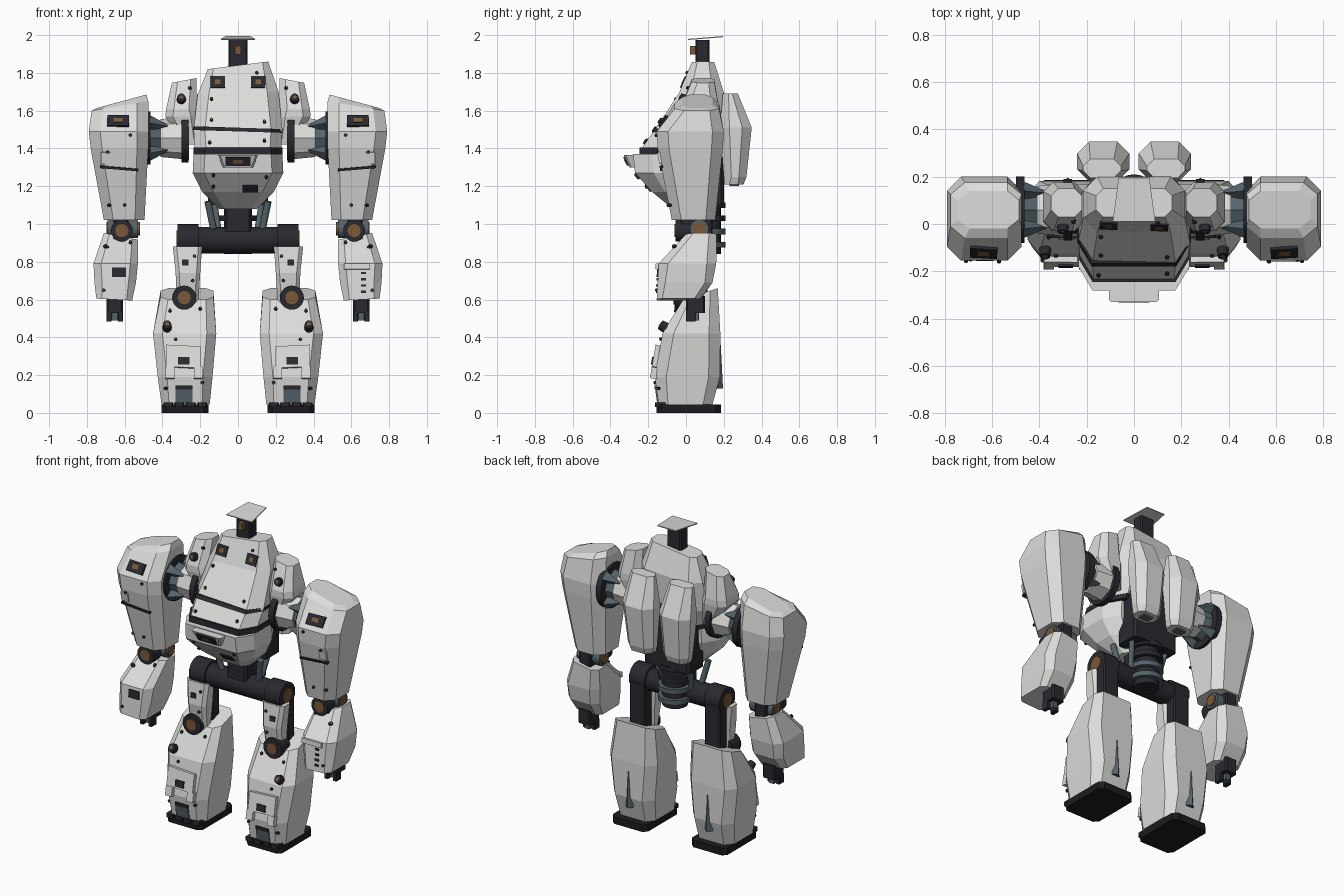
import bpy, bmesh
from mathutils import Vector, Matrix
from mathutils.bvhtree import BVHTree

cube = bpy.data.objects.get("Cube")
if cube:
    bpy.data.objects.remove(cube, do_unlink=True)


def material(name, r, g, b):
    m = bpy.data.materials.new(name)
    m.use_nodes = True
    m.diffuse_color = (r, g, b, 1)
    shader = next(n for n in m.node_tree.nodes if n.type == 'BSDF_PRINCIPLED')
    shader.inputs["Base Color"].default_value = (r, g, b, 1)
    shader.inputs["Roughness"].default_value = 0.6
    return m


WHITE = material("armour_white", .72, .72, .71)
DARK = material("frame_charcoal", .022, .022, .03)
BLACK = material("sole_black", .012, .012, .014)
STEEL = material("blue_grey_steel", .09, .125, .145)
BROWN = material("copper_brown", .2, .1, .04)


def finish(name, bm, mat, smooth=False):
    bmesh.ops.recalc_face_normals(bm, faces=bm.faces[:])
    mesh = bpy.data.meshes.new(name)
    bm.to_mesh(mesh)
    bm.free()
    mesh.materials.append(mat)
    ob = bpy.data.objects.new(name, mesh)
    bpy.context.collection.objects.link(ob)
    if smooth:
        bpy.ops.object.select_all(action='DESELECT')
        ob.select_set(True)
        bpy.context.view_layer.objects.active = ob
        bpy.ops.object.shade_smooth_by_angle(angle=.6)
    return ob


def loft(name, mat, sections, s=1):
    """Chamfered box rings: z, x0, x1, y0, y1, chamfer x, chamfer y, slant x, slant y."""
    bm = bmesh.new()
    rings = []
    for sec in sections:
        z, a, b, f, k, c, d, sx, sy = (tuple(sec) + (0, 0))[:9]
        pts = [(a+c, f), (b-c, f), (b, f+d), (b, k-d), (b-c, k), (a+c, k), (a, k-d), (a, f+d)]
        rings.append([bm.verts.new((s*x, y, z + sx*((x-a)/(b-a)-.5) + sy*((y-f)/(k-f)-.5)))
                      for x, y in pts])
    for lo, hi in zip(rings, rings[1:]):
        for i in range(8):
            j = (i+1) % 8
            bm.faces.new((lo[i], lo[j], hi[j], hi[i]))
    bm.faces.new(rings[0])
    bm.faces.new(rings[-1])
    return finish(name, bm, mat)


def box(name, mat, x0, x1, y0, y1, z0, z1, s=1):
    c = .1*min(x1-x0, y1-y0)
    return loft(name, mat, [(z, x0, x1, y0, y1, c, c) for z in (z0, z1)], s)


def rod(name, mat, p, q, r, r2=None, sides=20, s=1):
    p, q = (Vector((s*v[0], v[1], v[2])) for v in (p, q))
    bm = bmesh.new()
    m = (q-p).to_track_quat('Z', 'Y').to_matrix().to_4x4()
    m.translation = (p+q)/2
    bmesh.ops.create_cone(bm, cap_ends=True, segments=sides, radius1=r,
                          radius2=r if r2 is None else r2, depth=(q-p).length, matrix=m)
    return finish(name, bm, mat, sides > 8)


def decal(name, mat, target, x, z, w, h, depth=.014, sides=4, tilt=0, s=1):
    """Thin plate or disc seated on the front surface of a part."""
    tree = BVHTree.FromPolygons([v.co for v in target.data.vertices],
                                [p.vertices[:] for p in target.data.polygons])
    hit, n, _, _ = tree.ray_cast(Vector((s*x, -3, z)), Vector((0, 1, 0)))
    if hit is None:
        return target
    u = Vector((-n.y, n.x, 0)).normalized()
    v = n.cross(u).normalized()
    m = Matrix((u*w/abs(u.x), v*h/abs(v.z), n*depth)).transposed().to_4x4()
    m = m @ Matrix.Rotation(s*tilt, 4, 'Z') if sides > 4 else m
    m.translation = hit
    bm = bmesh.new()
    if sides == 4:
        bmesh.ops.create_cube(bm, size=1)
        for vert in bm.verts:
            vert.co.y += s*tilt*vert.co.x
    else:
        bmesh.ops.create_cone(bm, cap_ends=True, segments=sides, radius1=.5, radius2=.4, depth=1)
    bm.transform(m)
    return finish(name, bm, mat)


def bolts(target, spots, s=1):
    for x, z in spots:
        decal("bolt", DARK, target, x, z, .02, .02, .02, 8, s=s)
        decal("bolt_core", BROWN, target, x, z, .01, .01, .024, 8, s=s)


def vent(target, x, z, w, h, s=1):
    decal("vent", DARK, target, x, z, w, h, s=s)
    decal("vent_core", BROWN, target, x, z, w*.4, h*.4, .018, s=s)


# Torso: chest, seams, lower bowl and inner frame
chest = loft("chest", WHITE, [(1.40, -.23, .23, -.235, .15, .06, .1),
                              (1.50, -.235, .235, -.165, .19, .06, .09),
                              (1.69, -.215, .215, -.035, .2, .06, .06, .02),
                              (1.84, -.16, .16, .03, .15, .03, .03, .04)])
loft("chest_stripe", DARK, [(1.49, -.238, .238, -.18, .1, .06, .1, -.015),
                            (1.51, -.238, .238, -.166, .1, .06, .1, -.015)])
loft("waist_seam", DARK, [(z, -.235, .235, -.245, .14, .06, .1) for z in (1.37, 1.405)])
bowl = loft("lower_torso", WHITE, [(1.08, -.1, .1, -.07, .06, .03, .04),
                                   (1.17, -.19, .19, -.18, .08, .06, .07),
                                   (1.27, -.24, .24, -.27, .1, .06, .1),
                                   (1.37, -.235, .235, -.28, .1, .06, .1)])
box("back_frame", DARK, -.16, .16, .04, .2, 1.1, 1.5)
for s in (1, -1):
    vent(chest, .107, 1.75, .075, .06, s)
bolts(chest, [(-.14, 1.66), (.14, 1.54), (-.14, 1.55), (.14, 1.44), (-.15, 1.43), (.1, 1.8)])
bolts(bowl, [(-.13, 1.26), (-.13, 1.2), (.15, 1.25)])
decal("belly_slot", DARK, bowl, .065, 1.19, .08, .035)
chin = loft("chin_plate", WHITE, [(1.30, -.08, .08, -.3, -.24, .01, .01),
                                  (1.365, -.105, .105, -.33, -.24, .01, .01)])
vent(chin, 0, 1.333, .13, .045)

# Head: sensor post and tilted sun shade
post = box("sensor_post", DARK, -.05, .05, .05, .125, 1.82, 1.975)
decal("sensor_lens", BROWN, post, 0, 1.92, .03, .045, .06)
bm = bmesh.new()
bm.faces.new([bm.verts.new(p) for p in ((-.09, .01, 1.98), (.09, .01, 1.98),
                                       (.065, .195, 1.995), (-.065, .195, 1.995))])
shade = finish("sun_shade", bm, WHITE)
shade.modifiers.new("thickness", 'SOLIDIFY').thickness = .006

# Waist column and hip bar
rod("waist_column", DARK, (0, .11, .84), (0, .11, 1.14), .075)
for z in (.89, .96, 1.03, 1.10):
    rod("waist_ring", STEEL if z < 1 else DARK, (0, .11, z-.015), (0, .11, z+.015), .1)
rod("hip_bar", DARK, (-.22, .04, .915), (.22, .04, .915), .07)
box("hip_bracket", DARK, -.07, .07, -.02, .1, .96, 1.09)

for s in (1, -1):
    # Back thruster packs
    loft("back_pack", WHITE, [(1.21, .05, .2, .2, .305, .03, .03),
                              (1.25, .035, .215, .2, .32, .04, .04),
                              (1.51, .02, .24, .18, .348, .05, .05),
                              (1.69, .055, .215, .195, .275, .03, .03)], s)
    box("pack_nozzle", STEEL, .09, .16, .23, .28, 1.2, 1.22, s)

    # Collar pads and shoulder joints
    collar = loft("collar_pad", WHITE, [(1.42, .2, .3, .0, .15, .03, .03),
                                        (1.57, .21, .385, -.03, .175, .04, .04),
                                        (1.61, .22, .38, -.03, .175, .04, .04),
                                        (1.76, .22, .35, .03, .15, .03, .03, -.025)], s)
    decal("collar_cap", DARK, collar, .3, 1.66, .055, .055, .05, 12, s=s)
    decal("collar_cap_core", BROWN, collar, .3, 1.66, .025, .025, .056, 12, s=s)
    bolts(collar, [(.255, 1.72)], s)
    for x, r in ((.28, .13), (.48, .14)):
        rod("shoulder_ring", DARK, (x-.018, .06, 1.455), (x+.018, .06, 1.455), r, s=s)
    rod("shoulder_sleeve", WHITE, (.26, .06, 1.455), (.41, .06, 1.455), .115, .1, 8, s)
    rod("shoulder_core", STEEL, (.4, .06, 1.455), (.5, .06, 1.455), .085, .11, 8, s)
    for dy in (-1, 1):
        for dz in (-1, 1):
            rod("shoulder_fin", STEEL, (.47, .06+dy*.08, 1.455+dz*.08),
                (.36, .06+dy*.07, 1.455+dz*.06), .04, .004, 4, s)

    # Upper arm shell
    arm = loft("upper_arm", WHITE, [(1.02, .495, .71, -.075, .155, .05, .05),
                                    (1.40, .475, .78, -.15, .195, .06, .06),
                                    (1.49, .475, .79, -.155, .2, .06, .06),
                                    (1.625, .475, .775, -.06, .175, .06, .05, -.05),
                                    (1.65, .485, .745, -.02, .14, .05, .04, -.07)], s)
    vent(arm, .635, 1.545, .115, .055, s)
    decal("arm_stripe", DARK, arm, .63, 1.295, .2, .012, .018, tilt=1.4, s=s)
    bolts(arm, [(.57, 1.47), (.6, 1.1), (.68, 1.1), (.69, 1.38)], s)
    decal("arm_tab", WHITE, arm, .7, 1.35, .05, .06, s=s)

    # Elbow joint
    box("elbow_block", DARK, .58, .66, -.03, .14, .92, 1.06, s)
    rod("elbow_axle", STEEL, (.53, .07, .975), (.69, .07, .975), .05, s=s)
    rod("elbow_hub", BROWN, (.52, .07, .975), (.695, .07, .975), .035, s=s)
    rod("elbow_disc", DARK, (.615, .02, .965), (.615, -.055, .965), .058, s=s)
    rod("elbow_disc_core", BROWN, (.615, 0, .965), (.615, -.06, .965), .035, s=s)

    # Forearm and hand
    fore = loft("forearm", WHITE, [(.60, .56, .75, -.155, .075, .03, .03, .01),
                                   (.69, .54, .76, -.15, .14, .04, .04),
                                   (.79, .53, .765, -.145, .16, .04, .05),
                                   (.935, .53, .71, .0, .162, .03, .04, .035)], s)
    bolts(fore, [(.7, .88), (.57, .9), (.71, .65)], s)
    if s < 0:
        decal("forearm_vent", DARK, fore, .63, .745, .075, .05, s=s)
    else:
        decal("forearm_bar", WHITE, fore, .63, .775, .14, .03, .03, s=s)
        for i in range(4):
            decal("forearm_slot", DARK, fore, .665, .74-.033*i, .025, .012, s=s)
    box("palm", DARK, .61, .695, .0, .1, .53, .62, s)
    for x in (.61, .67):
        box("finger", DARK, x, x+.025, .0, .05, .485, .54, s)
    box("thumb", STEEL, .635, .67, .025, .07, .49, .54, s)

    # Hip end, thigh and pistons
    rod("hip_end", DARK, (.21, .04, .92), (.32, .04, .92), .08, s=s)
    rod("hip_hub", BROWN, (.31, .04, .92), (.325, .04, .92), .045, s=s)
    rod("waist_piston", STEEL, (.16, .0, 1.12), (.125, .03, .95), .018, s=s)
    rod("rear_piston", STEEL, (.13, .14, 1.14), (.1, .09, .95), .016, s=s)
    thigh = loft("thigh_plate", WHITE, [(.58, .21, .325, -.03, .04, .02, .02),
                                        (.74, .2, .33, -.055, .05, .02, .02),
                                        (.88, .19, .345, -.04, .05, .02, .02)], s)
    box("thigh_frame", DARK, .21, .32, .04, .115, .58, .9, s)
    decal("thigh_slot", DARK, thigh, .28, .795, .035, .03, s=s)
    bolts(thigh, [(.23, .83), (.24, .7)], s)

    # Shin shell with raised front plate, knee disc and rear fin
    shin = loft("shin", WHITE, [(.045, .15, .405, -.145, .14, .04, .05),
                                (.19, .135, .425, -.165, .18, .05, .06),
                                (.42, .115, .45, -.125, .182, .05, .06),
                                (.63, .13, .41, -.015, .168, .04, .04, 0, .06)], s)
    rod("knee_disc", DARK, (.285, .03, .61), (.285, -.06, .61), .064, s=s)
    rod("knee_disc_core", BROWN, (.285, 0, .61), (.285, -.066, .61), .035, s=s)
    plate = decal("shin_plate", WHITE, shin, .288, .295, .185, .115, .05, tilt=.08, s=s)
    for x in (.21, .36):
        decal("shin_plate_leg", WHITE, shin, x, .21, .045, .06, .05, s=s)
    decal("shin_vent", DARK, plate, .288, .275, .06, .04, s=s)
    decal("ankle_panel", STEEL, shin, .285, .095, .09, .09, s=s)
    decal("ankle_bar", DARK, shin, .285, .135, .09, .02, .018, s=s)
    decal("shin_cap", DARK, shin, .375, .45, .055, .055, .07, 12, s=s)
    decal("shin_cap_core", BROWN, shin, .375, .45, .028, .028, .076, 12, s=s)
    bolts(shin, [(.2, .55), (.36, .54), (.33, .39), (.19, .16), (.38, .13)], s)
    rod("shin_fin", STEEL, (.28, .168, .13), (.28, .178, .36), .028, .006, 4, s)

    # Foot
    box("foot_sole", BLACK, .155, .405, -.155, .185, 0, .045, s)
    for i in range(4):
        box("toe_block", DARK, .165+.06*i, .215+.06*i, -.163, -.1, .03, .055, s)
